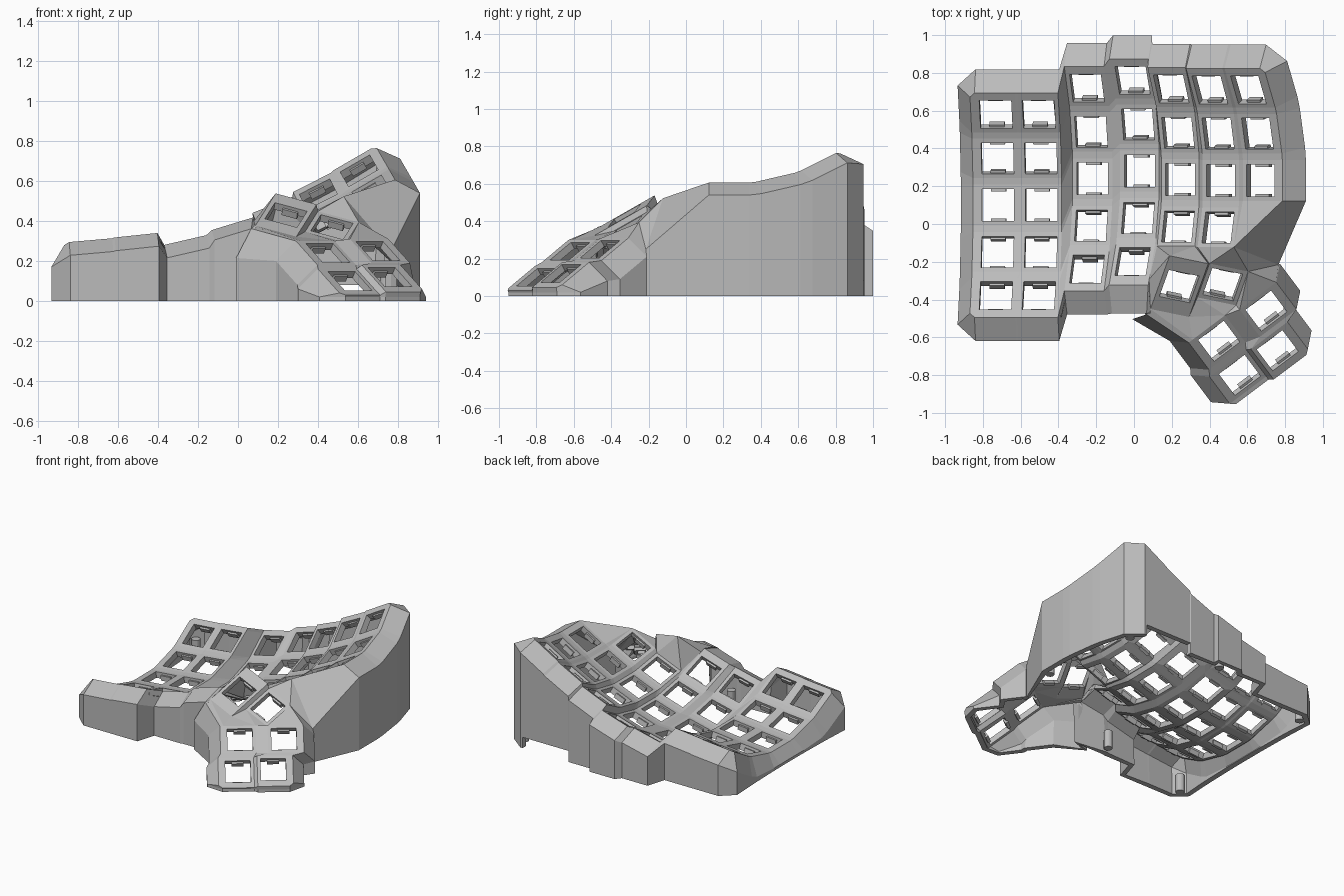
import bpy, bmesh, math
from mathutils import Vector, Matrix

cube = bpy.data.objects.get("Cube")
if cube:
    bpy.data.objects.remove(cube)

grey = bpy.data.materials.new("warm_grey_plastic")
grey.use_nodes = True
grey.diffuse_color = (0.5, 0.5, 0.5, 1)
grey.node_tree.nodes["Principled BSDF"].inputs["Base Color"].default_value = (0.5, 0.5, 0.5, 1)

HALF, HOLE, RADIUS, STEP = 0.108, 0.085, 0.958, math.radians(15)


def add_object(name, bm):
    mesh = bpy.data.meshes.new(name)
    bm.to_mesh(mesh)
    bm.free()
    mesh.materials.append(grey)
    obj = bpy.data.objects.new(name, mesh)
    bpy.context.collection.objects.link(obj)
    return obj


def sheet(name, polys, thickness):
    """Join polygons into one upward-facing sheet and thicken it inward."""
    bm = bmesh.new()
    for poly in polys:
        bm.faces.new([bm.verts.new(p) for p in poly])
    bmesh.ops.remove_doubles(bm, verts=bm.verts, dist=0.0005)
    bmesh.ops.recalc_face_normals(bm, faces=bm.faces)
    if sum(f.normal.z * f.calc_area() for f in bm.faces) < 0:
        bmesh.ops.reverse_faces(bm, faces=bm.faces)
    obj = add_object(name, bm)
    mod = obj.modifiers.new("thickness", "SOLIDIFY")
    mod.thickness = thickness
    mod.offset = -1
    return obj


class Key:
    """A square switch plate with its own tilted frame."""

    def __init__(self, matrix, half_y=HALF):
        self.m, self.hy = matrix, half_y
        self.bl, self.br, self.tr, self.tl = [
            self.corner(x, y) for x, y in ((-1, -1), (1, -1), (1, 1), (-1, 1))]

    def corner(self, sx, sy):
        return self.m @ Vector((sx * HALF, sy * self.hy, 0))

    def ring(self):
        signs = ((-1, -1), (1, -1), (1, 1), (-1, 1))
        out = [self.corner(*s) for s in signs]
        hole = [self.m @ Vector((x * HOLE, y * HOLE, 0)) for x, y in signs]
        return [[out[i], out[(i + 1) % 4], hole[(i + 1) % 4], hole[i]] for i in range(4)]

    def rim(self, sx, sy, dx, dy):
        """Wall profile at a corner: plate edge, lip, chamfer foot, floor."""
        p = self.corner(sx, sy)
        axes = self.m.to_3x3()
        out = axes @ Vector((dx, dy, 0))
        foot = p + out * 0.1 - axes @ Vector((0, 0, 0.12))
        return profile(p, p + out * 0.025, foot)


def profile(p, lip, foot):
    foot = Vector((foot[0], foot[1], max(foot[2], 0.02)))
    lip = Vector((lip[0], lip[1], max(lip[2], 0.03)))
    return [p, lip, foot, Vector((foot.x, foot.y, 0))]


# Finger columns: x, y, z of the middle row, sideways tilt in degrees, row count
columns = [(-0.72, 0.10, 0.11, 5, 5), (-0.49, 0.10, 0.135, 6, 5),
           (-0.22, 0.24, 0.115, 13, 5), (0.03, 0.28, 0.195, 17, 5),
           (0.245, 0.235, 0.30, 22, 4), (0.46, 0.23, 0.42, 27, 4),
           (0.67, 0.23, 0.54, 30, 3)]
K = {}
for c, (x, y, z, tilt, rows) in enumerate(columns):
    base = Matrix.Translation((x, y, z)) @ Matrix.Rotation(-math.radians(tilt), 4, "Y")
    for r in range(rows):
        a = (2 - r) * STEP
        K[c, r] = Key(base @ Matrix.Translation((0, RADIUS * math.sin(a), RADIUS * (1 - math.cos(a))))
                      @ Matrix.Rotation(a, 4, "X"))

# Finger well: plates, webs along columns, webs across columns, and joints
well = []
for (c, r), k in K.items():
    well += k.ring()
    below, right = K.get((c, r + 1)), K.get((c + 1, r))
    diag = K.get((c + 1, r + 1))
    if below:
        well.append([below.tl, below.tr, k.br, k.bl])
    if right:
        well.append([k.br, right.bl, right.tl, k.tr])
    if below and right and diag:
        well += [[below.tr, right.bl, k.br], [below.tr, diag.tl, right.bl]]
    elif below and right:
        well.append([below.tr, right.bl, k.br])
pinch, inner = K[5, 3], K[6, 2]
well += [[pinch.tr, pinch.br, inner.bl], [inner.bl, pinch.br, inner.br]]
sheet("finger_key_well", well, 0.045)


# Thumb cluster plates
def thumb(centre, u, v, half_y=HALF):
    u = Vector(u).normalized()
    n = u.cross(Vector(v)).normalized()
    m = Matrix((u, n.cross(u), n)).transposed().to_4x4()
    return Key(Matrix.Translation(centre) @ m, half_y)


upper = ((0.97, -0.2, -0.26), (0.2, 0.85, 0.5))
lower = ((0.8, 0.6, 0), (-0.5, 0.67, 0.56))
T1 = thumb((0.24, -0.33, 0.43), *upper, 0.17)
T2 = thumb((0.47, -0.32, 0.37), *upper)
T3 = thumb((0.70, -0.46, 0.25), *lower)
T4 = thumb((0.45, -0.62, 0.24), *lower)
T5 = thumb((0.76, -0.67, 0.12), *lower)
T6 = thumb((0.56, -0.80, 0.10), *lower)
thumbs = [T1, T2, T3, T4, T5, T6]
middle, ring4 = K[3, 4], K[4, 3]
pads = [f for t in thumbs for f in t.ring()]
pads += [
    [T1.br, T2.bl, T2.tl, T1.tr], [T4.br, T3.bl, T3.tl, T4.tr], [T6.br, T5.bl, T5.tl, T6.tr],
    [T5.tl, T5.tr, T3.br, T3.bl], [T6.tl, T6.tr, T4.br, T4.bl], [T6.tr, T5.tl, T3.bl, T4.br],
    [T4.tl, T4.tr, T1.br], [T4.tl, T1.br, T1.bl], [T4.tr, T2.bl, T1.br],
    [T4.tr, T3.tl, T2.br], [T4.tr, T2.br, T2.bl], [T3.tl, T3.tr, T2.tr], [T3.tl, T2.tr, T2.br],
    # Joints up to the finger well
    [middle.br, ring4.bl, middle.tr], [middle.br, T1.tl, ring4.bl], [middle.br, T1.bl, T1.tl],
    [T1.tl, T1.tr, ring4.br], [T1.tl, ring4.br, ring4.bl], [T1.tr, pinch.bl, ring4.br],
    [T1.tr, T2.tl, pinch.bl], [T2.tl, pinch.br, pinch.bl], [T2.tl, T2.tr, pinch.br]]
sheet("thumb_cluster", pads, 0.04)

# Outer wall: one loop of rim profiles, clockwise from the front left corner
loop = []
for r in range(4, -1, -1):
    loop += [K[0, r].rim(-1, s, -1, 0) for s in (-1, 1)]
for c in range(7):
    loop += [K[c, 0].rim(s, 1, 0, 1) for s in (-1, 1)]
for r in range(3):
    loop += [K[6, r].rim(1, s, 1, 0) for s in (1, -1)]
loop += [profile(p, p, (0.765, -0.215, 0.25)) for p in (pinch.br, T2.tr)]
for t in (T3, T5):
    loop += [t.rim(1, s, 1, 0) for s in (1, -1)]
for t in (T5, T6):
    loop += [t.rim(s, -1, 0, -1) for s in (1, -1)]
for t in (T6, T4):
    loop += [t.rim(-1, s, -1, 0) for s in (-1, 1)]
loop.append(T1.rim(-1, -1, -0.4, -1.5))
for c in range(3, -1, -1):
    loop += [K[c, 4].rim(s, -1, 0, -1.4 if c == 3 else -1) for s in (1, -1)]
strips = []
for i, a in enumerate(loop):
    b = loop[(i + 1) % len(loop)]
    for j in range(3):
        quad = []
        for p in (a[j], b[j], b[j + 1], a[j + 1]):
            if all((p - q).length > 0.0005 for q in quad):
                quad.append(p)
        if len(quad) > 2:
            strips.append(quad)
wall = sheet("outer_wall", strips, 0.04)

# Port opening at the bottom of the back wall
bm = bmesh.new()
bmesh.ops.create_cube(bm, size=1, matrix=Matrix.Translation((0.49, 0.95, 0)) @ Matrix.Diagonal((0.38, 0.3, 0.16, 1)))
cutter = add_object("port_cutter", bm)
cutter.hide_render = True
cutter.hide_viewport = True
cut = wall.modifiers.new("port", "BOOLEAN")
cut.object = cutter
cut.operation = "DIFFERENCE"

# Switch clips under the front and back edge of every hole
bm = bmesh.new()
for k in list(K.values()) + thumbs:
    for s in (-1, 1):
        bmesh.ops.create_cube(bm, size=1, matrix=k.m @ Matrix.Translation((0, s * 0.083, -0.035))
                              @ Matrix.Diagonal((0.08, 0.022, 0.035, 1)))
add_object("switch_clips", bm)

# Screw posts inside the wall
bm = bmesh.new()
for x, y in ((-0.85, -0.53), (-0.85, 0.72), (0.02, 0.92), (0.74, 0.84), (0.84, 0.12), (-0.1, -0.39)):
    bmesh.ops.create_cone(bm, cap_ends=True, segments=16, radius1=0.03, radius2=0.03, depth=0.13,
                          matrix=Matrix.Translation((x, y, 0.065)))
add_object("screw_posts", bm)
